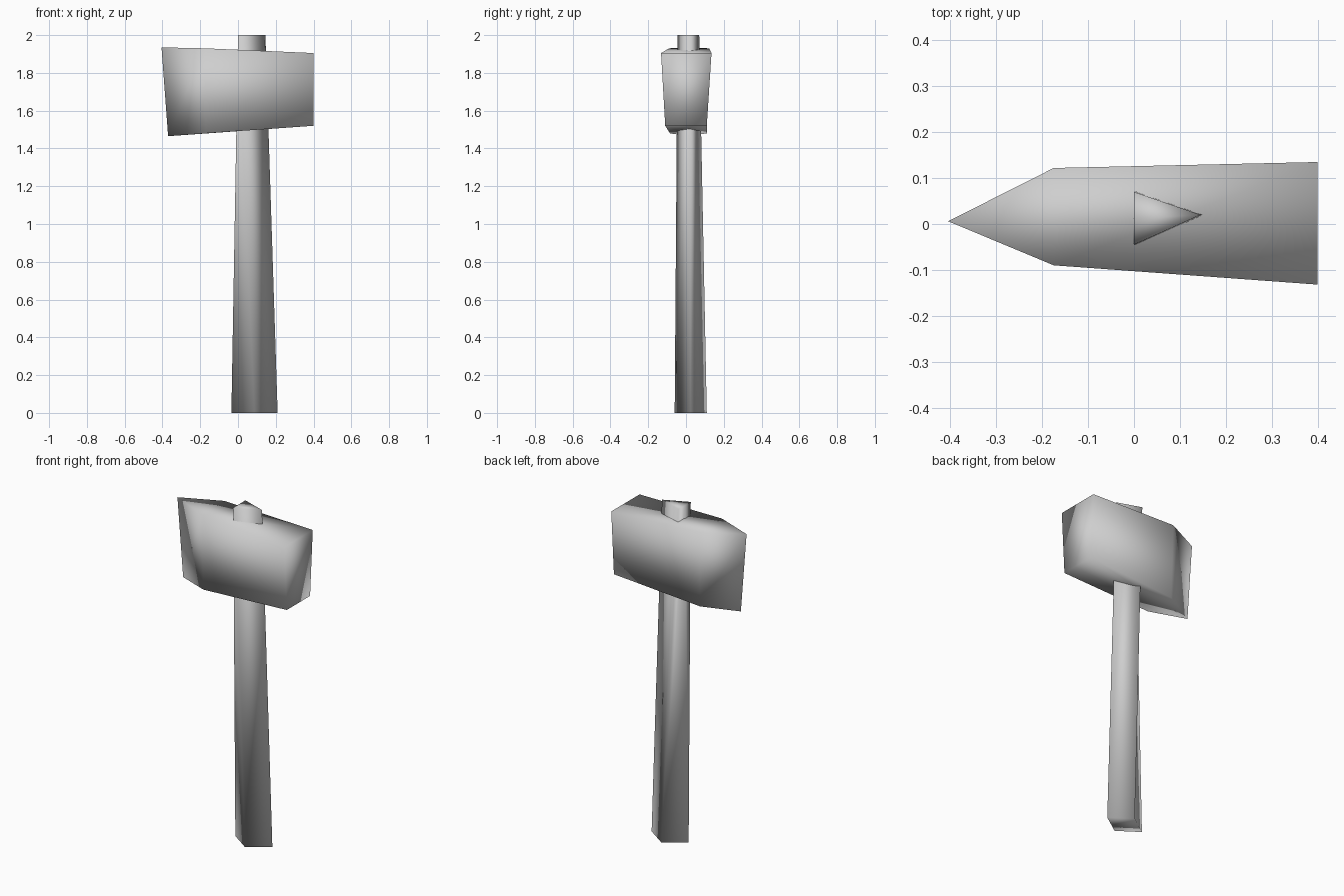
import bpy
import bmesh

cube = bpy.data.objects.get("Cube")
if cube:
    bpy.data.objects.remove(cube, do_unlink=True)

grey = bpy.data.materials.new("plain grey")
grey.use_nodes = True
colour = (0.62, 0.62, 0.62, 1)
grey.diffuse_color = colour
bsdf = next(n for n in grey.node_tree.nodes if n.type == "BSDF_PRINCIPLED")
bsdf.inputs["Base Color"].default_value = colour


def loft(name, lower, upper):
    """Closed solid between two rings with the same number of corners."""
    bm = bmesh.new()
    low = [bm.verts.new(p) for p in lower]
    top = [bm.verts.new(p) for p in upper]
    count = len(low)
    for i in range(count):
        j = (i + 1) % count
        bm.faces.new((low[i], low[j], top[j], top[i]))
    bm.faces.new(low[::-1])
    bm.faces.new(top)
    bmesh.ops.recalc_face_normals(bm, faces=bm.faces)
    for face in bm.faces:
        face.smooth = True
    mesh = bpy.data.meshes.new(name)
    bm.to_mesh(mesh)
    bm.free()
    mesh.materials.append(grey)
    obj = bpy.data.objects.new(name, mesh)
    bpy.context.collection.objects.link(obj)
    return obj


# Handle: diamond foot narrowing to a three-sided top
loft("handle",
     [(-0.035, 0.025, 0), (0.087, -0.06, 0), (0.21, 0.025, 0), (0.087, 0.11, 0)],
     [(0, 0.012, 2), (0, -0.045, 2), (0.145, 0.02, 2), (0, 0.07, 2)])

# Head: flat striking end at +x, vertical wedge at -x
loft("hammer_head",
     [(-0.37, 0.01, 1.465), (-0.17, -0.085, 1.48), (0.4, -0.11, 1.52),
      (0.4, 0.11, 1.52), (-0.17, 0.11, 1.48)],
     [(-0.405, 0.006, 1.935), (-0.175, -0.09, 1.93), (0.4, -0.132, 1.905),
      (0.4, 0.135, 1.905), (-0.175, 0.122, 1.93)])
